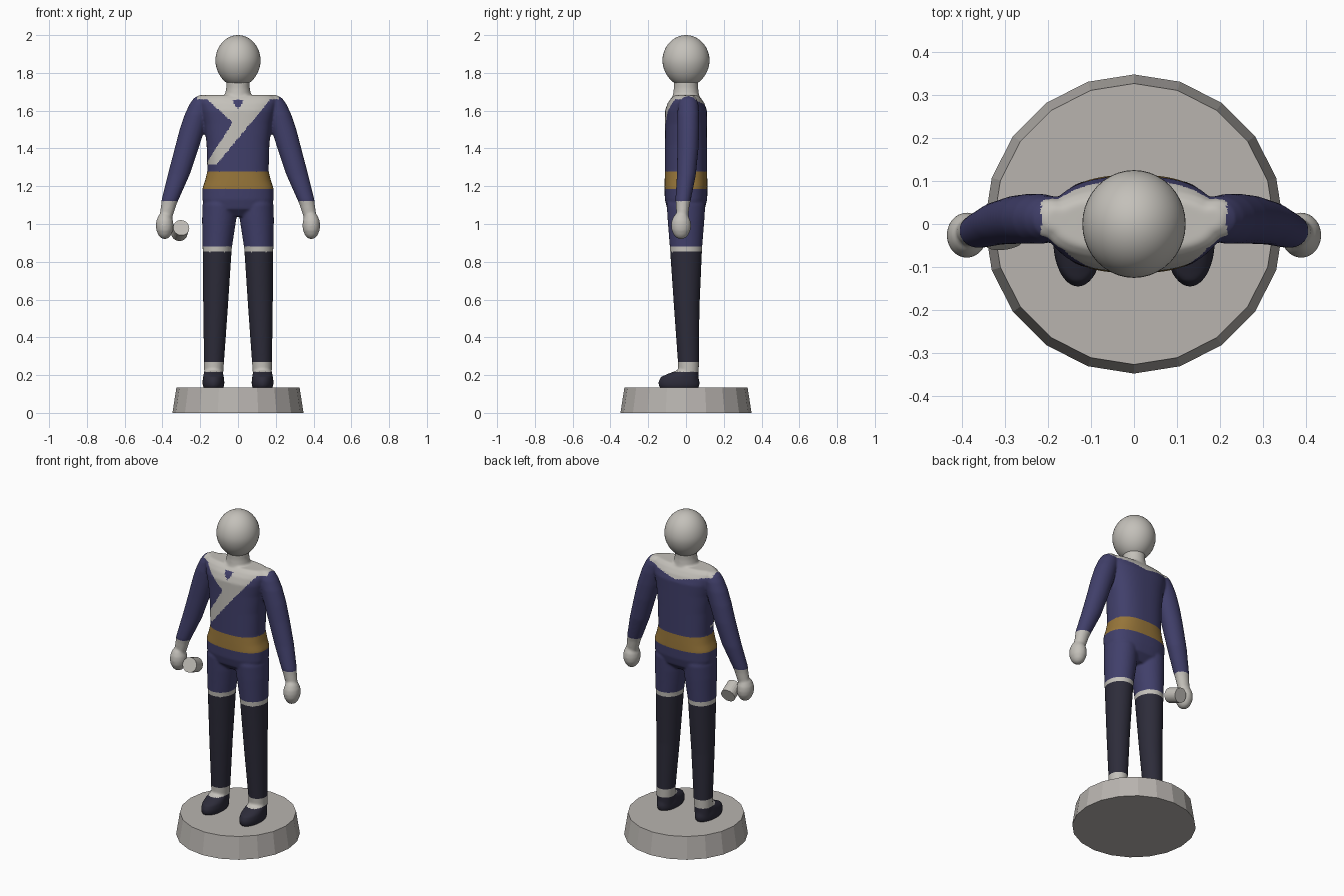
import bpy, bmesh, math
from mathutils import Vector

if "Cube" in bpy.data.objects:
    bpy.data.objects.remove(bpy.data.objects["Cube"])


def material(name, rgb):
    m = bpy.data.materials.new(name)
    m.diffuse_color = (*rgb, 1)
    m.use_nodes = True
    m.node_tree.nodes["Principled BSDF"].inputs["Base Color"].default_value = m.diffuse_color
    return m


WHITE = material("pale grey", (0.55, 0.53, 0.49))
BLUE = material("navy blue", (0.052, 0.050, 0.145))
DARK = material("dark slate", (0.026, 0.025, 0.042))
GOLD = material("belt gold", (0.31, 0.18, 0.042))
STONE = material("stone grey", (0.48, 0.455, 0.43))


def new_object(name, bm, mats, smooth=True):
    me = bpy.data.meshes.new(name)
    bmesh.ops.recalc_face_normals(bm, faces=bm.faces)
    bm.to_mesh(me)
    bm.free()
    ob = bpy.data.objects.new(name, me)
    bpy.context.collection.objects.link(ob)
    for m in mats:
        me.materials.append(m)
    me.polygons.foreach_set("use_smooth", [smooth] * len(me.polygons))
    return ob


def loft(bm, rings, side=1, power=2.0, seg=40):
    """Closed stack of horizontal superellipses: (z, cx, cy, rx, ry)."""
    loops = []
    for z, cx, cy, rx, ry in rings:
        loop = []
        for i in range(seg):
            a = math.tau * i / seg
            c, s = math.cos(a), math.sin(a)
            x = cx + rx * math.copysign(abs(c) ** (2 / power), c)
            y = cy + ry * math.copysign(abs(s) ** (2 / power), s)
            loop.append(bm.verts.new((side * x, y, z)))
        loops.append(loop)
    faces = [bm.faces.new(loops[0]), bm.faces.new(loops[-1])]
    for a, b in zip(loops, loops[1:]):
        for i in range(seg):
            j = (i + 1) % seg
            faces.append(bm.faces.new((a[i], a[j], b[j], b[i])))
    bmesh.ops.recalc_face_normals(bm, faces=faces)
    if faces[1].normal.z < 0:
        bmesh.ops.reverse_faces(bm, faces=faces)


# Body: torso, neck, legs, boots, arms and hands fused into one skin
bm = bmesh.new()
loft(bm, [(1.04, 0, 0, .12, .06), (1.08, 0, 0, .178, .10), (1.13, 0, 0, .188, .112),
          (1.19, 0, 0, .188, .114), (1.23, 0, 0, .174, .113), (1.28, 0, 0, .162, .111),
          (1.42, 0, 0, .166, .111), (1.53, 0, 0, .178, .111), (1.60, 0, 0, .195, .111),
          (1.64, 0, 0, .205, .097), (1.665, 0, 0, .205, .08), (1.682, 0, 0, .18, .062)],
     power=2.5, seg=64)
loft(bm, [(1.64, 0, 0, .09, .08), (1.69, 0, 0, .068, .068), (1.72, 0, 0, .062, .064),
          (1.78, 0, 0, .062, .064)])
for s in (-1, 1):
    # leg
    loft(bm, [(.16, .13, .013, .048, .052), (.27, .127, .013, .053, .056),
              (.55, .119, .004, .065, .067), (.87, .110, 0, .077, .085),
              (1.02, .100, 0, .090, .097), (1.10, .096, 0, .092, .102),
              (1.15, .092, 0, .085, .09)], s)
    # boot
    loft(bm, [(.128, .13, -.036, .05, .098), (.145, .13, -.037, .057, .108),
              (.165, .13, -.037, .058, .109), (.19, .13, -.034, .055, .10),
              (.207, .13, -.018, .052, .078), (.225, .13, .008, .047, .056)], s)
    # arm
    loft(bm, [(1.03, .383, -.02, .034, .03), (1.10, .367, -.017, .040, .036),
              (1.13, .359, -.015, .045, .041), (1.26, .314, .002, .058, .050),
              (1.40, .272, .010, .063, .056), (1.50, .243, .012, .066, .058),
              (1.58, .218, .012, .064, .058), (1.635, .198, .012, .058, .053),
              (1.665, .19, .012, .045, .043), (1.682, .18, .012, .025, .025)], s)
    # hand
    hand = [(-.99, .1), (-.9, .44), (-.7, .71), (-.35, .94), (0, 1), (.35, .94),
            (.7, .71), (.9, .44), (.99, .1)]
    loft(bm, [(.992 + .073 * h, .388, -.026, .047 * r, .053 * r) for h, r in hand], s)
body = new_object("body", bm, [])
fuse = body.modifiers.new("fuse", "REMESH")
fuse.mode = "VOXEL"
fuse.voxel_size = 0.0065
relax = body.modifiers.new("relax", "SMOOTH")
relax.factor, relax.iterations = 0.5, 5
skin = bpy.data.meshes.new_from_object(
    body.evaluated_get(bpy.context.evaluated_depsgraph_get()))
body.modifiers.clear()
body.data = skin
skin.materials.clear()
for m in (WHITE, BLUE, DARK, GOLD):
    skin.materials.append(m)


def on_yoke(x, y, z):
    """Collar yoke, front V and diagonal sash."""
    if z < 1.315 or abs(x) > .215:
        return False
    if y >= 0:
        return z > 1.615 + .2 * abs(x)
    if abs(x) < min(.026, (z - 1.61) * .9) and z < 1.658:   # chest badge
        return False
    if z > 1.66:
        return True
    above_right = z > 1.32 + (x + .11) * 1.21
    above_left = z > 1.54 + (-.03 - x) * .9
    in_sash = z < 1.34 + (x + .155) * 1.55
    return above_right and (above_left or in_sash)


def clothing(x, y, z):
    if abs(x) > .235 and z < 1.32:                     # sleeve, cuff, hand
        return 0 if z < 1.12 else 1
    if z > 1.3:
        return 0 if on_yoke(x, y, z) else 1
    for top, slot in ((.217, 2), (.27, 0), (.852, 2), (.882, 0), (1.187, 1), (1.275, 3)):
        if z < top:                                    # boot, cuff, legging, band, hip, belt
            return slot
    return 1


for p in skin.polygons:
    p.material_index = clothing(*p.center)
    p.use_smooth = True

# Head
bm = bmesh.new()
bmesh.ops.create_uvsphere(bm, u_segments=40, v_segments=24, radius=1)
for v in bm.verts:
    taper = 1 + .06 * min(v.co.z, 0)
    v.co = Vector((v.co.x * .12 * taper, v.co.y * .125 * taper, 1.863 + v.co.z * .137))
new_object("head", bm, [WHITE])

# Short cylinder held beside one hand
bm = bmesh.new()
bmesh.ops.create_cone(bm, cap_ends=True, segments=24, radius1=.043, radius2=.043, depth=.085)
axis = Vector((.13, -.92, .36)).normalized()
turn = Vector((0, 0, 1)).rotation_difference(axis).to_matrix()
bmesh.ops.rotate(bm, verts=bm.verts, matrix=turn)
bmesh.ops.translate(bm, verts=bm.verts, vec=(-.306, -.005, .965))
new_object("held_cylinder", bm, [WHITE], smooth=False)

# Twenty-sided tapered plinth
bm = bmesh.new()
bmesh.ops.create_cone(bm, cap_ends=True, segments=20, radius1=.347, radius2=.326, depth=.134)
bmesh.ops.translate(bm, verts=bm.verts, vec=(0, 0, .067))
new_object("plinth", bm, [STONE], smooth=False)
